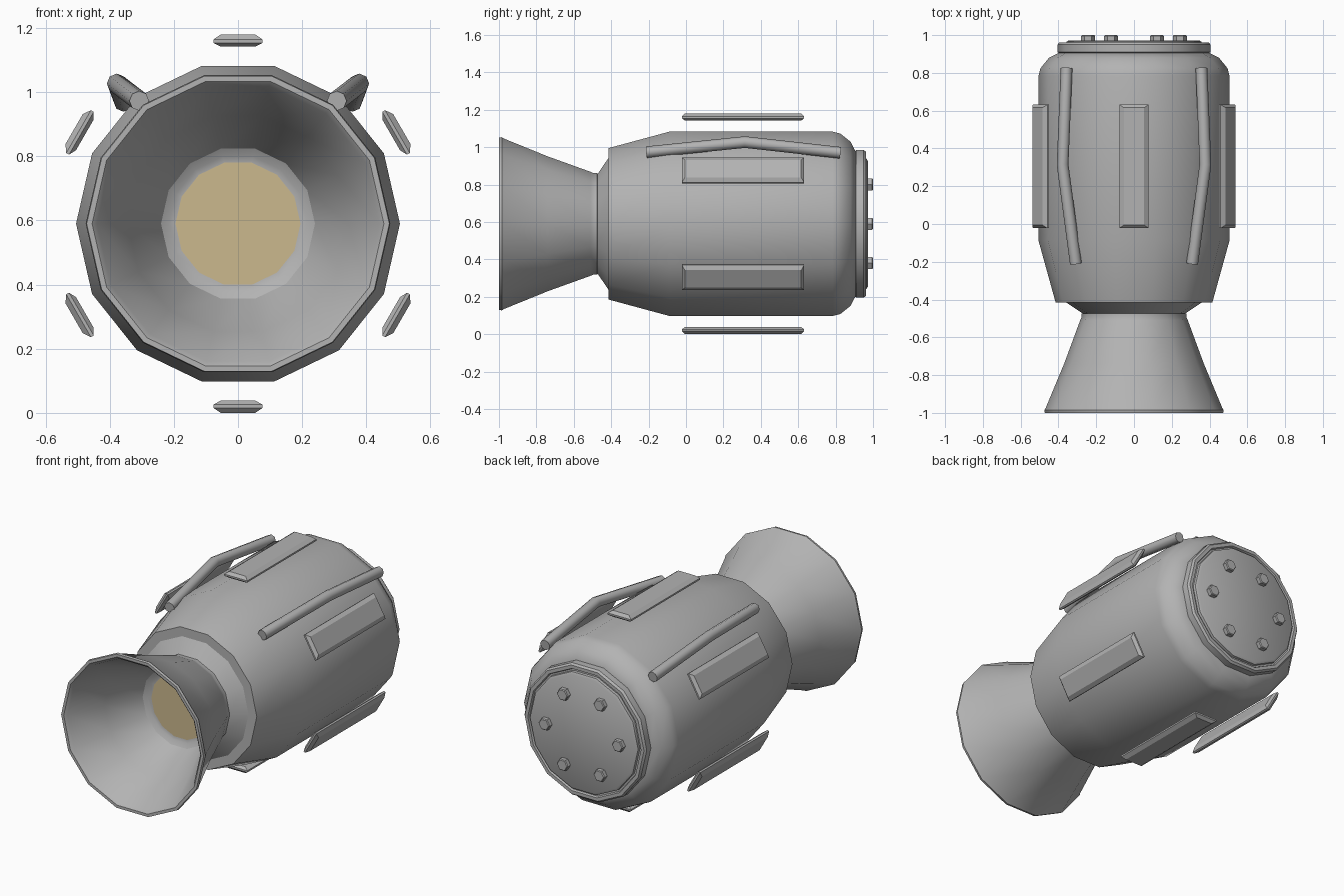
import bpy, bmesh
from math import cos, sin, pi, radians
from mathutils import Vector, Matrix

cube = bpy.data.objects.get("Cube")
if cube:
    bpy.data.objects.remove(cube, do_unlink=True)

CENTRE = Vector((0, 0, 0.59))
SIDES = 14


def material(name, colour):
    m = bpy.data.materials.new(name)
    m.use_nodes = True
    m.diffuse_color = colour
    m.node_tree.nodes["Principled BSDF"].inputs["Base Color"].default_value = colour
    return m


grey = material("grey metal", (0.45, 0.45, 0.45, 1))
tan = material("tan glow", (0.60, 0.48, 0.27, 1))


def loft(name, rings, mat, angle=30):
    """Skin a list of equal-length point rings and cap both ends."""
    bm = bmesh.new()
    loops = [[bm.verts.new(p) for p in ring] for ring in rings]
    n = len(loops[0])
    for a, b in zip(loops, loops[1:]):
        for i in range(n):
            j = (i + 1) % n
            bm.faces.new((a[i], a[j], b[j], b[i]))
    bm.faces.new(loops[0])
    bm.faces.new(loops[-1])
    bmesh.ops.recalc_face_normals(bm, faces=bm.faces[:])
    mesh = bpy.data.meshes.new(name)
    bm.to_mesh(mesh)
    bm.free()
    mesh.materials.append(mat)
    obj = bpy.data.objects.new(name, mesh)
    bpy.context.collection.objects.link(obj)
    bpy.ops.object.select_all(action='DESELECT')
    bpy.context.view_layer.objects.active = obj
    obj.select_set(True)
    bpy.ops.object.shade_smooth_by_angle(angle=radians(angle))
    return obj


def circle(r, y, n=SIDES, at=CENTRE):
    return [at + Vector((r * cos(2 * pi * i / n), y, r * sin(2 * pi * i / n))) for i in range(n)]


def lathe(name, profile, mat, n=SIDES, at=CENTRE):
    return loft(name, [circle(r, y, n, at) for r, y in profile], mat)


# Tank body with tapered front and rounded shoulder
lathe("tank_body", [(0.26, -0.47), (0.27, -0.475), (0.36, -0.415), (0.415, -0.415),
                    (0.505, -0.09), (0.505, 0.785), (0.495, 0.825), (0.45, 0.88),
                    (0.40, 0.905)], grey)

# Rear flange and recessed lid
lathe("rear_flange", [(0.39, 0.90), (0.405, 0.91), (0.405, 0.95), (0.395, 0.962),
                      (0.375, 0.962), (0.37, 0.95), (0.36, 0.95), (0.358, 0.965),
                      (0.345, 0.972)], grey)

# Hex bolts on the lid
for k in range(6):
    a = k * pi / 3
    at = CENTRE + Vector((0.243 * cos(a), 0, 0.243 * sin(a)))
    lathe(f"lid_bolt_{k + 1}", [(0.037, 0.965), (0.037, 0.995), (0.032, 1.0)], grey, 6, at)

# Flared nozzle: outer wall, rolled lip, inner wall, throat ring
lathe("nozzle", [(0.26, -0.465), (0.278, -0.475), (0.278, -0.495), (0.285, -0.51),
                 (0.37, -0.74), (0.468, -0.975), (0.475, -0.985), (0.472, -1.0),
                 (0.455, -1.0), (0.44, -0.985), (0.345, -0.77), (0.24, -0.56),
                 (0.215, -0.545), (0.195, -0.54)], grey)
lathe("throat_disc", [(0.195, -0.535), (0.195, -0.542)], tan)

# Six floating bevelled panels around the tank
for k in range(6):
    turn = Matrix.Rotation(k * pi / 3, 4, 'Y')
    rings = []
    for inset, h in ((0.023, 0.552), (0, 0.564), (0, 0.574), (0.023, 0.59)):
        w, l = 0.077 - inset, 0.327 - inset * 0.7
        rings.append([CENTRE + turn @ Vector((sx * w, 0.305 + sy * l, h))
                      for sx, sy in ((-1, -1), (1, -1), (1, 1), (-1, 1))])
    loft(f"side_panel_{k + 1}", rings, grey, 15)

# Bent pipes on the upper left and right
for name, s in (("left_pipe", 1), ("right_pipe", -1)):
    path = [Vector((s * x, y, z)) for x, y, z in
            ((0.308, -0.21, 0.973), (0.378, 0.315, 1.027), (0.357, 0.825, 0.97))]
    rings = []
    for i, p in enumerate(path):
        d = path[min(i + 1, 2)] - path[max(i - 1, 0)]
        q = d.to_track_quat('Y', 'Z')
        rings.append([p + q @ v for v in circle(0.031, 0, 8, Vector())])
    loft(name, rings, grey, 46)
